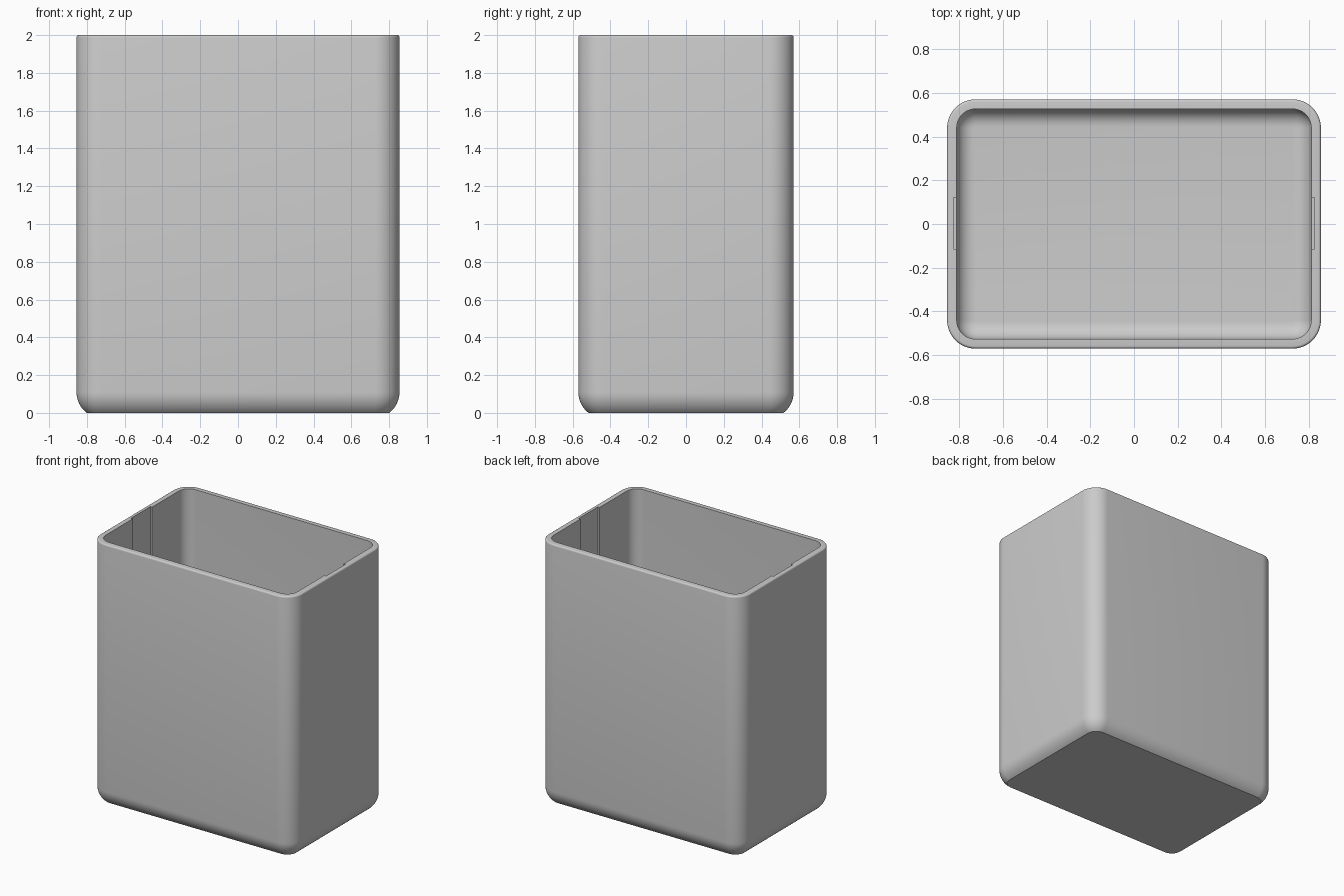
import bpy, bmesh
from math import sin, cos, pi, radians

HALF_X, HALF_Y, HEIGHT = 0.855, 0.57, 2.0
CORNER, WALL, FLOOR = 0.13, 0.044, 0.05
SEGMENTS = 12

cube = bpy.data.objects.get("Cube")
if cube:
    bpy.data.objects.remove(cube, do_unlink=True)

grey = bpy.data.materials.new("plain grey")
grey.use_nodes = True
color = (0.6, 0.6, 0.6, 1)
grey.diffuse_color = color
grey.node_tree.nodes["Principled BSDF"].inputs["Base Color"].default_value = color


def ring(bm, inset, z):
    """Rounded rectangle, offset inwards from the outer wall."""
    r = CORNER - inset
    cx, cy = HALF_X - CORNER, HALF_Y - CORNER
    verts = []
    for k, (sx, sy) in enumerate([(1, 1), (-1, 1), (-1, -1), (1, -1)]):
        for i in range(SEGMENTS + 1):
            a = (k + i / SEGMENTS) * pi / 2
            verts.append(bm.verts.new((sx * cx + r * cos(a), sy * cy + r * sin(a), z)))
    return verts


def arc(radius, sweep, start_inset, top, steps):
    """Bottom rounding from its lowest point up to the wall."""
    angles = [radians(sweep) * (1 - i / steps) for i in range(steps + 1)]
    return [(start_inset + radius * (1 - cos(a)), top - radius * sin(a)) for a in angles]


# Wall section: outside bottom edge, rim, then down inside to the floor
LIP = 0.012
outside = arc(0.14, 52, 0, 0.14 * sin(radians(52)), 8)
rim = [(LIP * (1 - cos(a)), HEIGHT - LIP + LIP * sin(a))
       for a in [i * pi / 8 for i in range(5)]]
inside = arc(0.08, 90, WALL, FLOOR + 0.08, 8)[::-1]
section = outside + rim + [(WALL, HEIGHT)] + inside

bm = bmesh.new()
rings = [ring(bm, inset, z) for inset, z in section]
for low, high in zip(rings, rings[1:]):
    n = len(low)
    for i in range(n):
        j = (i + 1) % n
        bm.faces.new((low[i], low[j], high[j], high[i]))
bm.faces.new(rings[0][::-1])
bm.faces.new(rings[-1])
bmesh.ops.recalc_face_normals(bm, faces=bm.faces)
mesh = bpy.data.meshes.new("bin_body")
bm.to_mesh(mesh)
bm.free()
mesh.materials.append(grey)
body = bpy.data.objects.new("bin_body", mesh)
bpy.context.collection.objects.link(body)

# Shallow upright slots in the two inner side walls
SLOT_BOTTOM = 0.13
for side, name in ((1, "left"), (-1, "right")):
    bpy.ops.mesh.primitive_cube_add(size=1, location=(side * 0.776, 0.003, (SLOT_BOTTOM + 2.1) / 2))
    cutter = bpy.context.object
    cutter.name = name + "_slot_cutter"
    cutter.scale = (0.1, 0.235, 2.1 - SLOT_BOTTOM)
    cutter.data.materials.append(grey)
    cutter.hide_render = True
    cut = body.modifiers.new(name + "_slot", 'BOOLEAN')
    cut.operation = 'DIFFERENCE'
    cut.object = cutter
    cut.solver = 'EXACT'
    bpy.context.view_layer.objects.active = body
    bpy.ops.object.modifier_apply(modifier=cut.name)
    bpy.data.objects.remove(cutter, do_unlink=True)

bpy.ops.object.select_all(action='DESELECT')
body.select_set(True)
bpy.context.view_layer.objects.active = body
bpy.ops.object.shade_smooth_by_angle(angle=radians(30))
